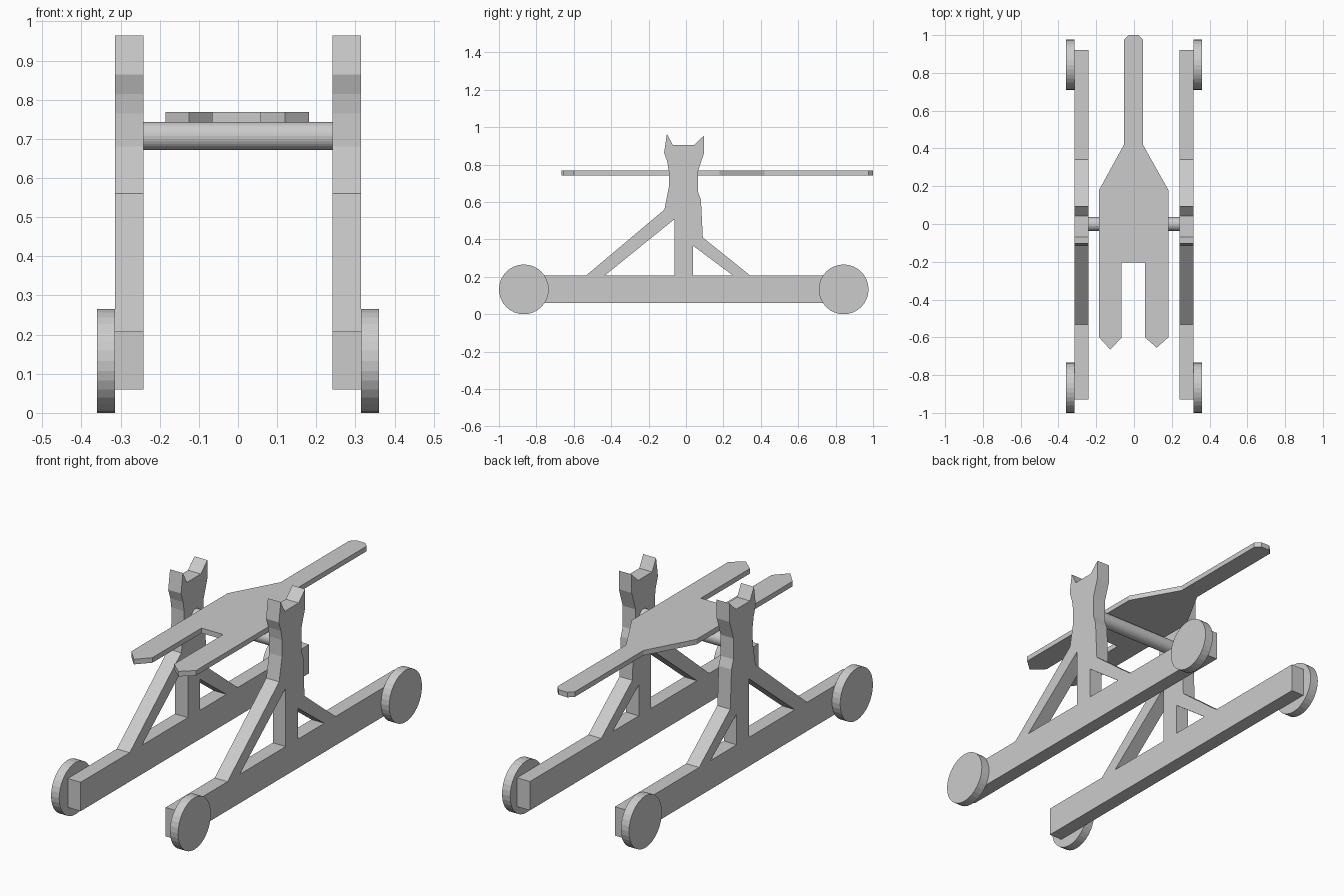
import bpy, bmesh, math
from mathutils import Matrix, Vector

cube = bpy.data.objects.get("Cube")
if cube:
    bpy.data.objects.remove(cube, do_unlink=True)

grey = bpy.data.materials.new("plain grey")
grey.diffuse_color = (0.6, 0.6, 0.6, 1)
grey.use_nodes = True
grey.node_tree.nodes["Principled BSDF"].inputs["Base Color"].default_value = (0.6, 0.6, 0.6, 1)


def finish(name, bm):
    bmesh.ops.recalc_face_normals(bm, faces=bm.faces)
    mesh = bpy.data.meshes.new(name)
    bm.to_mesh(mesh)
    bm.free()
    mesh.materials.append(grey)
    obj = bpy.data.objects.new(name, mesh)
    bpy.context.collection.objects.link(obj)
    return obj


def plate(name, loops, to_3d, depth):
    """Extrude a flat outline; any further loops become holes."""
    bm = bmesh.new()
    for loop in loops:
        verts = [bm.verts.new(to_3d(a, b)) for a, b in loop]
        for i, v in enumerate(verts):
            bm.edges.new((v, verts[i - 1]))
    if len(loops) == 1:
        bm.faces.new(bm.verts[:])
    else:
        bmesh.ops.triangle_fill(bm, edges=bm.edges[:], use_beauty=True, normal=Vector(depth))
    ext = bmesh.ops.extrude_face_region(bm, geom=bm.faces[:], use_keep_orig=True)
    moved = [g for g in ext["geom"] if isinstance(g, bmesh.types.BMVert)]
    bmesh.ops.translate(bm, verts=moved, vec=depth)
    bmesh.ops.dissolve_limit(bm, angle_limit=0.01, verts=bm.verts[:], edges=bm.edges[:])
    return finish(name, bm)


def rod(name, centre, radius, length, sides):
    """Cylinder lying along x."""
    bm = bmesh.new()
    bmesh.ops.create_cone(bm, cap_ends=True, segments=sides, radius1=radius, radius2=radius,
                          depth=length,
                          matrix=Matrix.Translation(centre) @ Matrix.Rotation(math.pi / 2, 4, 'Y'))
    return finish(name, bm)


# Side frame in (y, z): base beam, two braces and a post with a forked top
frame = [(-0.93, 0.06), (0.92, 0.06), (0.92, 0.208), (0.342, 0.208), (0.09, 0.41),
         (0.08, 0.61), (0.064, 0.655), (0.064, 0.763), (0.096, 0.86), (0.096, 0.955),
         (0.043, 0.904), (-0.07, 0.904), (-0.102, 0.964), (-0.117, 0.865), (-0.1, 0.815),
         (-0.092, 0.765), (-0.092, 0.68), (-0.115, 0.56), (-0.533, 0.208), (-0.93, 0.208)]
front_gap = [(-0.433, 0.208), (-0.062, 0.208), (-0.062, 0.508)]
back_gap = [(0.038, 0.208), (0.25, 0.208), (0.038, 0.366)]

for side, s in (("left", 1), ("right", -1)):
    plate(side + "_frame", [frame, front_gap, back_gap],
          lambda y, z: (s * 0.241, y, z), (s * 0.073, 0, 0))
    # Wheels on the outer faces
    for end, y in (("front", -0.867), ("back", 0.843)):
        rod(f"{side}_{end}_wheel", (s * 0.337, y, 0.133), 0.133, 0.046, 32)

# Axle carrying the arm
rod("axle", (0, 0, 0.707), 0.036, 0.49, 32)

# Swinging arm in (x, y): two front prongs, wide body, narrow tail
arm = [(-0.185, -0.6), (-0.125, -0.665), (-0.065, -0.6), (-0.065, -0.203), (0.058, -0.203),
       (0.058, -0.6), (0.12, -0.655), (0.182, -0.6), (0.182, 0.18), (0.047, 0.42),
       (0.047, 0.975), (0.022, 1.0), (-0.028, 1.0), (-0.053, 0.975), (-0.053, 0.42),
       (-0.185, 0.18)]
plate("arm", [arm], lambda x, y: (x, y, 0.742), (0, 0, 0.026))
